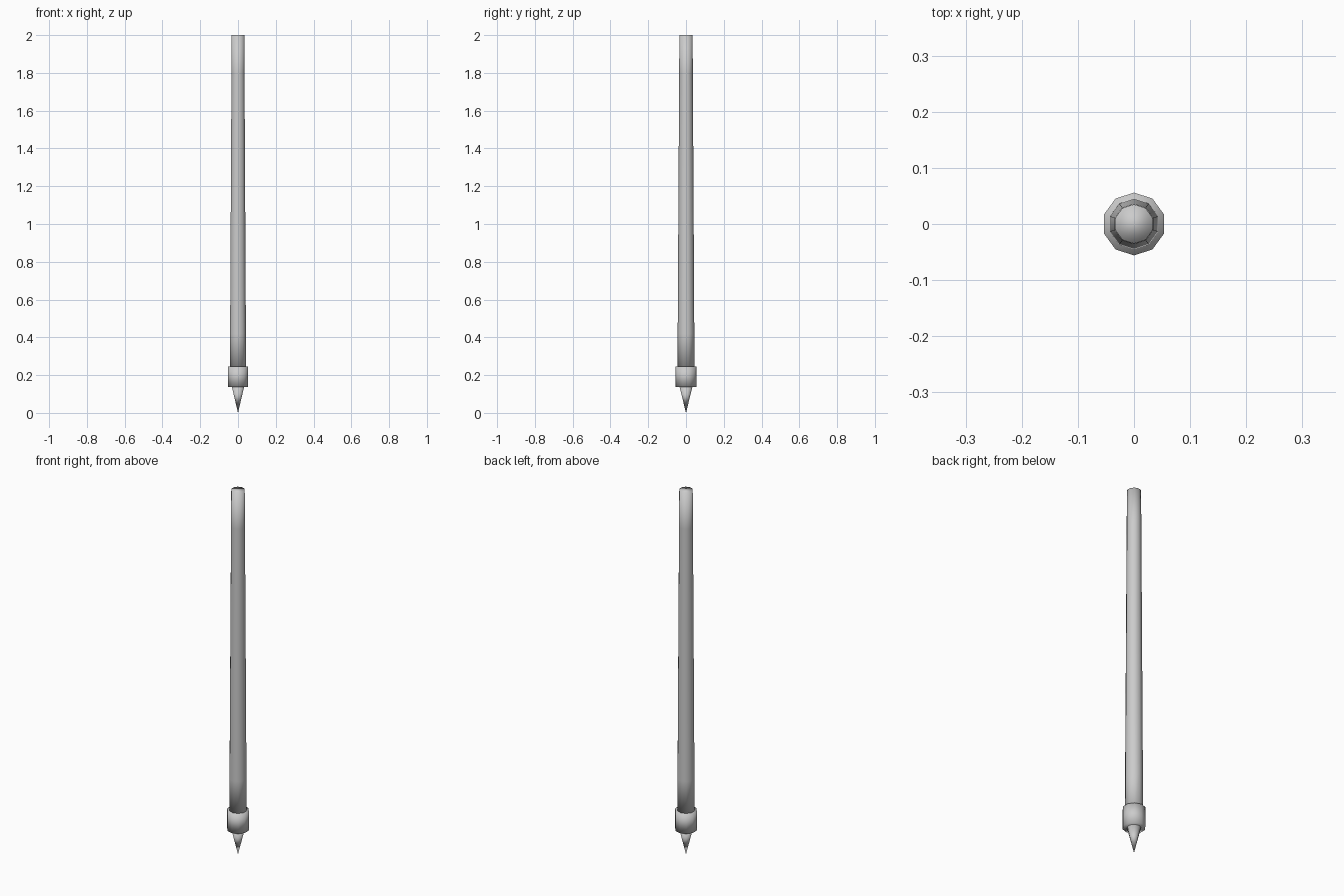
import bpy, bmesh
from math import sin, cos, pi

if "Cube" in bpy.data.objects:
    bpy.data.objects.remove(bpy.data.objects["Cube"])

SIDES = 10


def lathe(name, profile):
    """Ten-sided closed turning from (radius, height) pairs, bottom to top."""
    bm = bmesh.new()
    rings = []
    for r, z in profile:
        if r == 0:
            rings.append([bm.verts.new((0, 0, z))] * SIDES)
        else:
            # a corner points along +y, flats face +x and -x
            rings.append([bm.verts.new((r * cos(pi / 2 + 2 * pi * i / SIDES),
                                        r * sin(pi / 2 + 2 * pi * i / SIDES), z))
                          for i in range(SIDES)])
    for low, high in zip(rings, rings[1:]):
        for i in range(SIDES):
            j = (i + 1) % SIDES
            corners = list(dict.fromkeys((low[i], low[j], high[j], high[i])))
            bm.faces.new(corners)
    if profile[0][0] > 0:
        bm.faces.new(rings[0][::-1])
    if profile[-1][0] > 0:
        bm.faces.new(rings[-1])
    bmesh.ops.recalc_face_normals(bm, faces=bm.faces)
    for f in bm.faces:
        f.smooth = True
    mesh = bpy.data.meshes.new(name)
    bm.to_mesh(mesh)
    bm.free()
    obj = bpy.data.objects.new(name, mesh)
    bpy.context.collection.objects.link(obj)
    return obj


# Pointed tip
lathe("spike_tip", [(0, 0), (0.034, 0.138)])
# Wider band between tip and shaft
lathe("collar", [(0.056, 0.138), (0.056, 0.245)])
# Long tapering shaft, with rings that keep the end shading local
lathe("shaft", [(0.045, 0.24), (0.044, 0.42), (0.0362, 1.8), (0.035, 2.0)])
